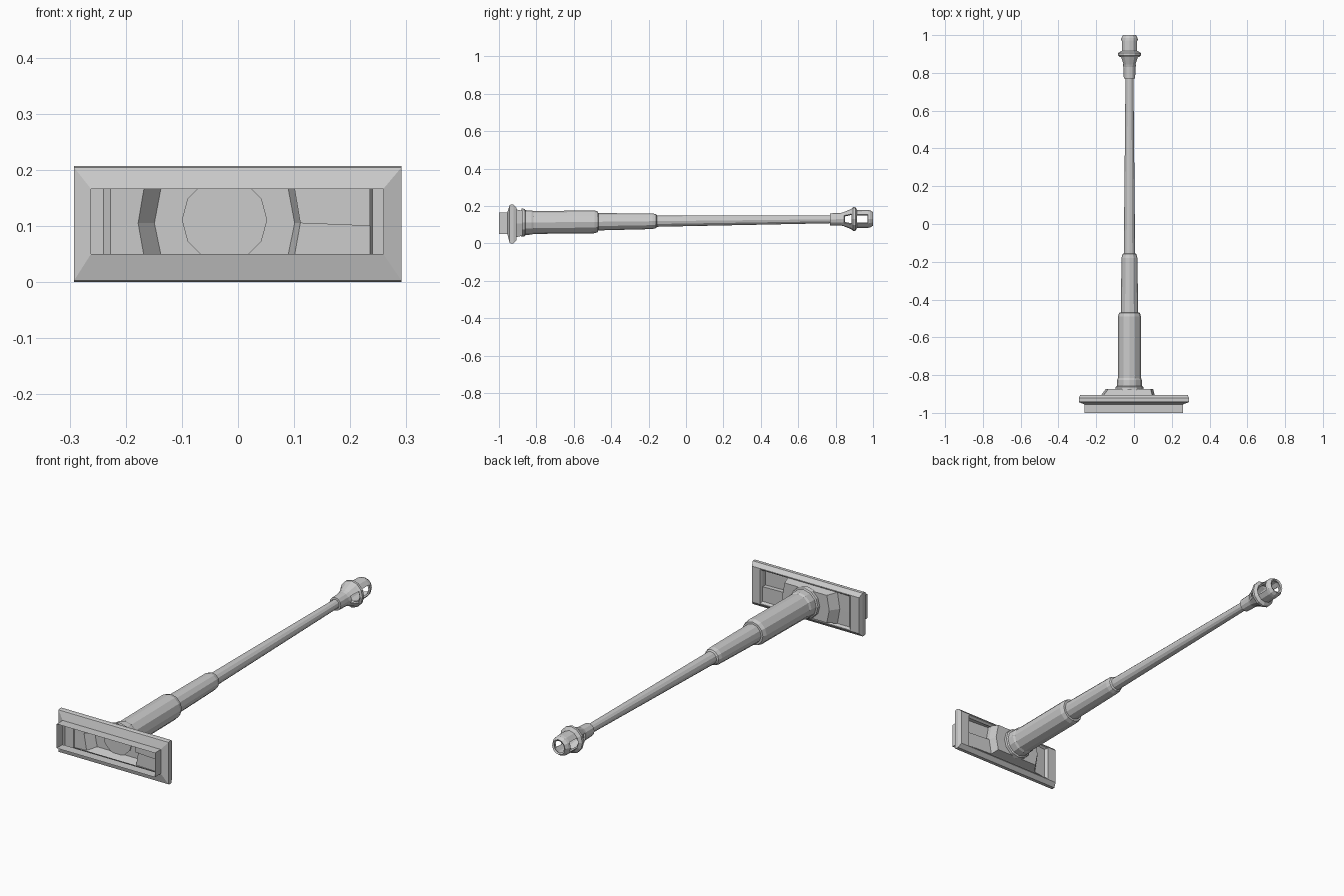
import bpy, bmesh
from math import sin, cos, tau

if "Cube" in bpy.data.objects:
    bpy.data.objects.remove(bpy.data.objects["Cube"])

SIDES = 12
CX = -0.024


def loft(name, rings, cap_start=False, cap_end=False, skip=None):
    """Skin a list of equal-length point rings; skip(i, j) leaves a face out."""
    bm = bmesh.new()
    rows = [[bm.verts.new(p) for p in ring] for ring in rings]
    n = len(rows[0])
    grid = {}
    for i in range(len(rows) - 1):
        for j in range(n):
            if skip and skip(i, j):
                continue
            k = (j + 1) % n
            grid[i, j] = bm.faces.new((rows[i][j], rows[i][k], rows[i + 1][k], rows[i + 1][j]))
    if cap_start:
        bm.faces.new(rows[0])
    if cap_end:
        bm.faces.new(rows[-1])
    return name, bm, grid


def finish(name, bm):
    bmesh.ops.recalc_face_normals(bm, faces=bm.faces)
    mesh = bpy.data.meshes.new(name)
    bm.to_mesh(mesh)
    bm.free()
    obj = bpy.data.objects.new(name, mesh)
    bpy.context.collection.objects.link(obj)
    return obj


def hexa(y, x0, x1, z0, z1, zm=0.105, bow=0.0):
    """Rectangle with a middle point on each side that can bow outwards."""
    return [(x0 - bow, y, zm), (x0, y, z1), (x1, y, z1),
            (x1 + bow, y, zm), (x1, y, z0), (x0, y, z0)]


def circle(y, r, tall=1.0):
    """Ring round the slightly raised barrel axis."""
    zc = 0.111 + (y + 0.87) / 1.87 * 0.02
    return [(CX + r * cos(tau * k / SIDES), y, zc + r * tall * sin(tau * k / SIDES))
            for k in range(SIDES)]


# Mount plate: open front collar, flared rim, back face and raised boss
name, bm, grid = loft("mount_plate", [
    hexa(-1.0, -0.262, 0.259, 0.05, 0.166),
    hexa(-0.955, -0.262, 0.259, 0.05, 0.166),
    hexa(-0.943, -0.292, 0.291, 0.003, 0.204),
    hexa(-0.936, -0.292, 0.291, 0.0, 0.207),
    hexa(-0.922, -0.292, 0.291, 0.0, 0.207),
    hexa(-0.905, -0.285, 0.284, 0.018, 0.19),
    hexa(-0.905, -0.24, 0.24, 0.022, 0.186),
    hexa(-0.916, -0.227, 0.235, 0.03, 0.178, zm=0.1),
    hexa(-0.912, -0.165, 0.098, 0.032, 0.182, bow=0.013),
    hexa(-0.873, -0.136, 0.088, 0.042, 0.174, bow=0.013),
], cap_end=True)
# Sunken sight pocket beside the boss
pocket = grid[7, 2]
bmesh.ops.inset_individual(bm, faces=[pocket], thickness=0.006)
bmesh.ops.translate(bm, verts=pocket.verts, vec=(0, -0.022, 0))
finish(name, bm)

# Stepped, tapering barrel
profile = [(-0.88, 0.076), (-0.862, 0.073), (-0.858, 0.066), (-0.825, 0.065),
           (-0.815, 0.061), (-0.49, 0.061), (-0.47, 0.055), (-0.469, 0.046),
           (-0.18, 0.042), (-0.16, 0.037), (-0.155, 0.030), (0.77, 0.021), (0.85, 0.02)]
name, bm, _ = loft("barrel", [circle(y, r) for y, r in profile], True, True)
finish(name, bm)

# Muzzle brake: thin shell with two side windows on each side
brake = [(0.77, 0.022), (0.771, 0.030), (0.83, 0.032), (0.845, 0.036), (0.885, 0.052),
         (0.893, 0.060), (0.905, 0.060), (0.915, 0.045), (0.972, 0.045),
         (0.985, 0.043), (1.0, 0.034)]
side_faces = {0, SIDES - 1, SIDES // 2, SIDES // 2 - 1}
name, bm, _ = loft("muzzle_brake", [circle(y, r, 1.06) for y, r in brake],
                   skip=lambda i, j: i in (3, 7) and j in side_faces)
obj = finish(name, bm)
shell = obj.modifiers.new("wall", 'SOLIDIFY')
shell.thickness = 0.009
shell.offset = -1
